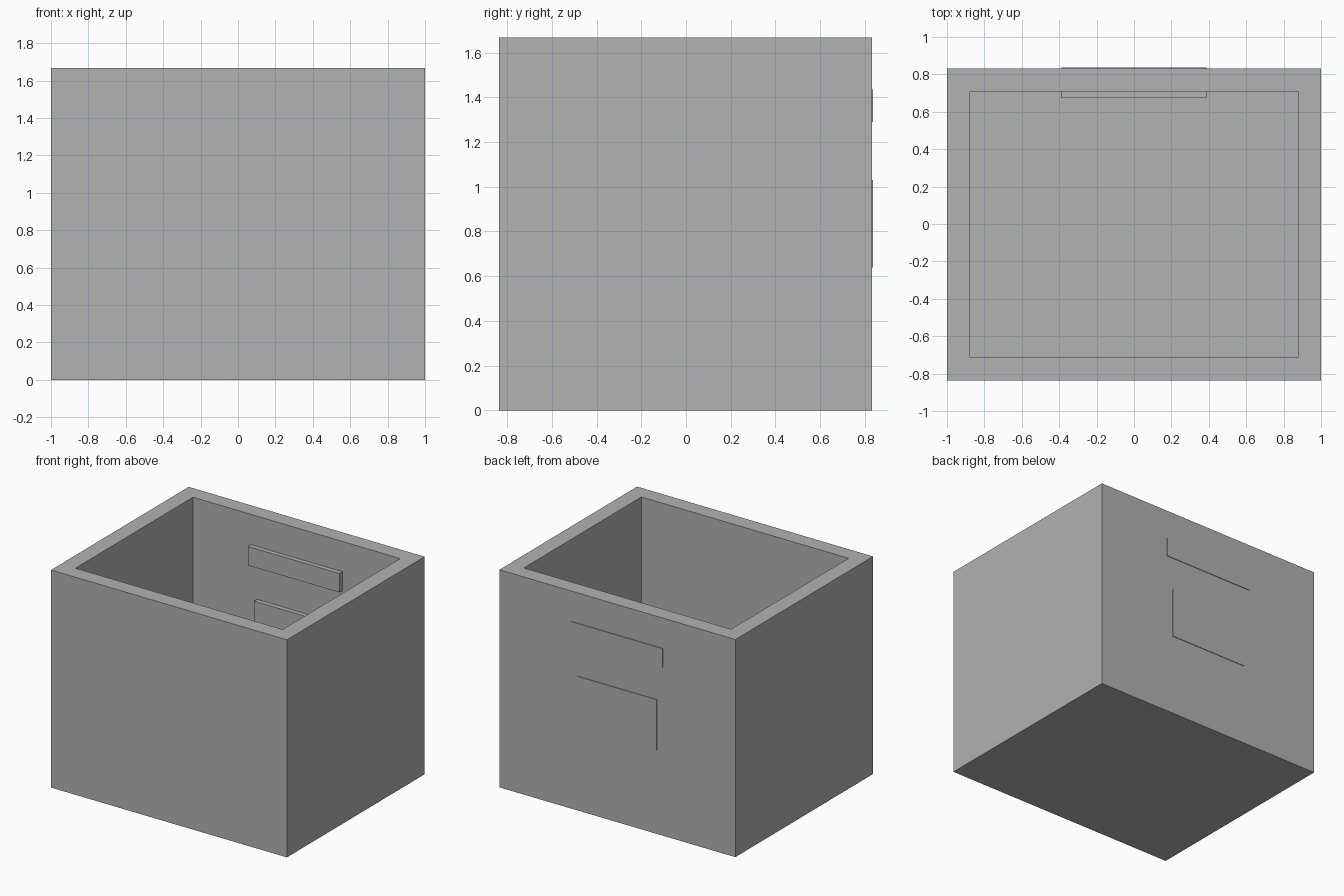
import bpy
import bmesh
from mathutils import Vector

if "Cube" in bpy.data.objects:
    bpy.data.objects.remove(bpy.data.objects["Cube"], do_unlink=True)

# Single plain grey
grey = bpy.data.materials.new("plain_grey")
grey.use_nodes = True
colour = (0.445, 0.445, 0.445, 1)
grey.diffuse_color = colour
grey.node_tree.nodes["Principled BSDF"].inputs["Base Color"].default_value = colour

WALL = 0.122
HEIGHT = 1.667
FRONT, BACK = -0.836, 0.831


def add_box(name, low, high):
    """Axis-aligned box between two corners, returned with its bmesh open."""
    low, high = Vector(low), Vector(high)
    bm = bmesh.new()
    bmesh.ops.create_cube(bm, size=1)
    for v in bm.verts:
        v.co = (low + high) / 2 + v.co * (high - low)
    mesh = bpy.data.meshes.new(name)
    mesh.materials.append(grey)
    obj = bpy.data.objects.new(name, mesh)
    bpy.context.collection.objects.link(obj)
    return obj, bm


def finish(obj, bm):
    bm.normal_update()
    bm.to_mesh(obj.data)
    bm.free()


# Open box: inset the top face for the rim, then push it down to the floor
body, bm = add_box("open_box", (-1, FRONT, 0), (1, BACK, HEIGHT))
bm.normal_update()
top = max(bm.faces, key=lambda f: f.calc_center_median().z)
bmesh.ops.inset_region(bm, faces=[top], thickness=WALL, use_even_offset=True)
well = bmesh.ops.extrude_discrete_faces(bm, faces=[top])["faces"][0]
bmesh.ops.translate(bm, verts=well.verts, vec=(0, 0, WALL - HEIGHT))
finish(body, bm)

# Panels set through the back wall, slightly proud on both sides
for name, half_width, bottom, height in (
    ("upper_back_panel", 0.388, 1.29, 0.145),
    ("lower_back_panel", 0.335, 0.64, 0.39),
):
    panel, bm = add_box(name, (-half_width, 0.673, bottom),
                        (half_width, BACK + 0.005, bottom + height))
    finish(panel, bm)
